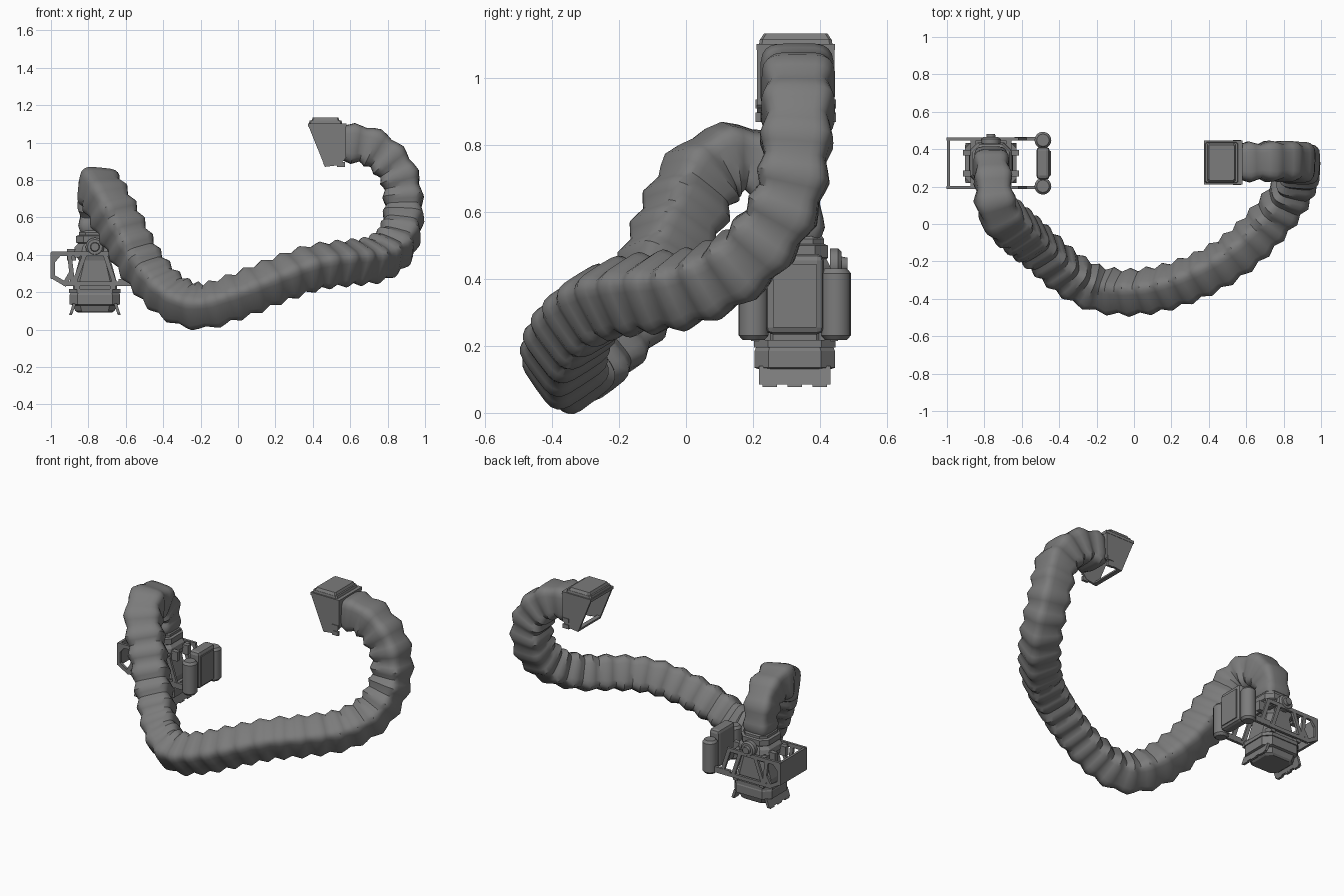
import bpy, bmesh, math
from mathutils import Vector, Quaternion

if "Cube" in bpy.data.objects:
    bpy.data.objects.remove(bpy.data.objects["Cube"])

grey = bpy.data.materials.new("dark_grey")
grey.diffuse_color = (0.2, 0.2, 0.2, 1)
grey.use_nodes = True
grey.node_tree.nodes["Principled BSDF"].inputs["Base Color"].default_value = grey.diffuse_color

CX, CY = -0.765, 0.325          # centre of the pack


def finish(name, bm, smooth=0):
    bmesh.ops.recalc_face_normals(bm, faces=bm.faces)
    me = bpy.data.meshes.new(name)
    bm.to_mesh(me)
    bm.free()
    ob = bpy.data.objects.new(name, me)
    bpy.context.collection.objects.link(ob)
    me.materials.append(grey)
    if smooth:
        bpy.ops.object.select_all(action='DESELECT')
        ob.select_set(True)
        bpy.context.view_layer.objects.active = ob
        bpy.ops.object.shade_smooth_by_angle(angle=math.radians(smooth))
    return ob


def skin(name, rings, smooth=0):
    """Join equal rings of points into a closed tube."""
    bm = bmesh.new()
    rows = [[bm.verts.new(p) for p in r] for r in rings]
    n = len(rows[0])
    for a, b in zip(rows, rows[1:]):
        for i in range(n):
            j = (i + 1) % n
            bm.faces.new((a[i], a[j], b[j], b[i]))
    bm.faces.new(rows[0])
    bm.faces.new(rows[-1])
    return finish(name, bm, smooth)


def box(name, x0, x1, y0, y1, z0, z1, bevel=0):
    rings = [[(x0, y0, z), (x1, y0, z), (x1, y1, z), (x0, y1, z)] for z in (z0, z1)]
    ob = skin(name, rings)
    if bevel:
        m = ob.modifiers.new("bevel", 'BEVEL')
        m.width, m.segments = bevel, 2
    return ob


def prism(name, pts, y0, y1):
    """Side profile in x and z, extended along y."""
    return skin(name, [[(x, y, z) for x, z in pts] for y in (y0, y1)])


def strut(name, a, b, y, w=0.024, d=0.016):
    a, b = Vector(a), Vector(b)
    t = (b - a).normalized() * w / 2
    n = Vector((-t.y, t.x))
    prism(name, [a - t - n, b + t - n, b + t + n, a - t + n], y - d / 2, y + d / 2)


def tiers(name, levels, cx, cy, cut=0.3):
    """Stack of chamfered rectangles: (z, half x, half y)."""
    rings = []
    for z, hx, hy in levels:
        c = cut * min(hx, hy)
        rings.append([(cx + sx * px, cy + sy * py, z) for sx, sy, px, py in (
            (1, -1, hx, hy - c), (1, 1, hx, hy - c), (1, 1, hx - c, hy), (-1, 1, hx - c, hy),
            (-1, 1, hx, hy - c), (-1, -1, hx, hy - c), (-1, -1, hx - c, hy), (1, -1, hx - c, hy))])
    return skin(name, rings)


def lathe(name, prof, origin, axis, n=16):
    q = Vector((0, 0, 1)).rotation_difference(Vector(axis))
    rings = [[Vector(origin) + q @ Vector((r * math.cos(2 * math.pi * i / n),
              r * math.sin(2 * math.pi * i / n), h)) for i in range(n)] for r, h in prof]
    return skin(name, rings, 32)


# --- ribbed hose: path, even resampling, twist-free frame ---
path = [Vector(p) for p in (
    (.56, .33, 1.0), (.70, .335, .98), (.80, .335, .91), (.865, .33, .81), (.885, .315, .68),
    (.88, .27, .57), (.84, .17, .45), (.73, .02, .375), (.57, -.14, .355), (.40, -.25, .33),
    (.20, -.33, .26), (0, -.365, .18), (-.20, -.345, .125), (-.36, -.26, .18),
    (-.51, -.13, .34), (-.635, -.025, .56), (-.71, .045, .70), (-.745, .13, .757),
    (-.755, .25, .735), (-.765, .32, .63), (-.765, .325, .50))]
ext = [2 * path[0] - path[1]] + path + [2 * path[-1] - path[-2]]
dense = []
for a, b, c, d in zip(ext, ext[1:], ext[2:], ext[3:]):
    for k in range(30):
        t = k / 30
        dense.append(0.5 * (2 * b + (c - a) * t + (2 * a - 5 * b + 4 * c - d) * t ** 2
                            + (3 * b - a - 3 * c + d) * t ** 3))
dense.append(path[-1])
dist = [0]
for a, b in zip(dense, dense[1:]):
    dist.append(dist[-1] + (b - a).length)
STEPS = 32 * 4                   # four rings per rib
pts, k = [], 0
for i in range(STEPS + 1):
    s = dist[-1] * i / STEPS
    while k < len(dense) - 2 and dist[k + 1] < s:
        k += 1
    pts.append(dense[k].lerp(dense[k + 1], (s - dist[k]) / (dist[k + 1] - dist[k])))
tans = [(pts[min(i + 2, STEPS)] - pts[max(i - 2, 0)]).normalized() for i in range(STEPS + 1)]
us = [(Vector((0, 1, 0)) - tans[0] * tans[0].y).normalized()]
for a, b in zip(tans, tans[1:]):
    us.append(a.rotation_difference(b) @ us[-1])
ex = Vector((1, 0, 0))
err = math.atan2(ex.dot(tans[-1].cross(us[-1])), ex.dot(us[-1]))
err = (err + math.pi / 4) % (math.pi / 2) - math.pi / 4   # squares up with the pack

# rounded square cross-section
section = [(x * c - y * s, x * s + y * c) for c, s in ((1, 0), (0, 1), (-1, 0), (0, -1))
           for x, y in ((1, -.5), (1.01, 0), (1, .5), (.955, .72), (.86, .86), (.72, .955))]
rings = []
for i, (p, t, u) in enumerate(zip(pts, tans, us)):
    f = i / STEPS
    u = Quaternion(t, err * max(0, min(1, (f - .5) / .32))) @ u
    v = t.cross(u)
    r = (0.091, 0.100, 0.109, 0.100)[i % 4]
    r *= 1 + .08 * max(0, 1 - abs(f - .82) / .1)
    if f > .88:
        r *= 1 - .22 * (f - .88) / .12
    rings.append([p + u * (r * a) + v * (r * b) for a, b in section])
skin("ribbed_hose", rings, 42)

# --- hollow connector at the upper end ---
side = [(.376, 1.09), (.578, 1.09), (.578, .92), (.545, .88), (.465, .87)]
for tag, y in (("front", .212), ("back", .43)):
    prism("connector_side_" + tag, side, y, y + .014)
box("connector_back_wall", .56, .578, .22, .435, .92, 1.09)
prism("connector_lip", [(.49, .873), (.465, .87), (.455, .89), (.48, .893)], .22, .435)
box("connector_rim", .374, .58, .21, .446, 1.085, 1.103)
tiers("connector_cap", [(1.1, .09, .11), (1.118, .085, .107), (1.118, .075, .105), (1.134, .068, .095)],
      .468, .328, .1)
for tag, y in (("front", .208), ("back", .432)):
    for z in (.885, .925):
        box("connector_clip_" + tag, .53, .572, y, y + .016, z - .015, z + .012)

# --- pack body: stacked chamfered tiers ---
tiers("pack_body", [(.09, .09, .085), (.10, .105, .095), (.13, .115, .105), (.135, .135, .12),
                    (.185, .135, .12), (.205, .128, .112), (.215, .118, .10), (.25, .118, .10),
                    (.37, .085, .095), (.39, .10, .10), (.415, .11, .11)],
      CX, CY, .35)
tiers("pack_band", [(.195, .138, .122), (.218, .138, .122)], CX, CY, .35)
tiers("neck_collar", [(.41, .115, .112), (.44, .108, .105), (.46, .09, .095), (.465, .10, .10),
                      (.50, .10, .10), (.505, .085, .088), (.52, .085, .088), (.535, .072, .075)],
      CX, CY, .4)
for s in (-1, 1):
    tag = "right" if s > 0 else "left"
    # slanted feet with small tabs
    prism("foot_" + tag, [(CX + s * a, z) for a, z in ((.10, .14), (.118, .14), (.136, .085), (.12, .085))],
          CY - .107, CY + .107)
    for k in (-1, 0, 1):
        prism("foot_tab_" + tag, [(CX + s * a, z) for a, z in ((.12, .086), (.136, .086), (.138, .078), (.123, .078))],
              CY + k * .075 - .022, CY + k * .075 + .022)
    # side blocks on the collar
    for k in (-1, 1):
        box("collar_block_" + tag, CX + s * .125 - .025, CX + s * .125 + .025,
            CY + k * .055 - .015, CY + k * .055 + .015, .37, .43)
    # round knobs front and back
    lathe("knob", [(.05, 0), (.05, .025), (.04, .035), (.025, .035), (.022, .052)],
          (CX, CY + s * .105, .442), (0, s, 0))

# --- open truss on both sides ---
truss = [((-.985, .405), (-.63, .405)), ((-.92, .245), (-.48, .245)), ((-.99, .40), (-.99, .285)),
         ((-.985, .28), (-.925, .245)), ((-.90, .39), (-.885, .26)), ((-.875, .25), (-.82, .40)),
         ((-.66, .25), (-.71, .40)), ((-.63, .40), (-.58, .25)), ((-.96, .40), (-.985, .37)),
         ((-.90, .29), (-.92, .255))]
for tag, y in (("front", CY - .13), ("back", CY + .13)):
    for a, b in truss:
        strut("truss_" + tag, a, b, y)
    box("truss_link_" + tag, -.64, -.49, y - .009, y + .009, .235, .27)
    for x in (-.86, -.67):
        box("truss_mount_" + tag, x - .015, x + .015, min(y, CY), max(y, CY), .385, .41)
        box("truss_foot_" + tag, x - .015, x + .015, min(y, CY), max(y, CY), .215, .25)
box("left_panel", -1.0, -.984, CY - .135, CY + .135, .27, .415)

# --- twin canisters with a plate between ---
for s in (-1, 1):
    lathe("canister", [(.033, .218), (.045, .232), (.045, .417), (.033, .432)],
          (-.487, CY + s * .123, 0), (0, 0, 1))
box("canister_plate", -.522, -.45, CY - .087, CY + .087, .235, .475, .02)
box("canister_plate_inset", -.452, -.444, CY - .065, CY + .065, .255, .445)
